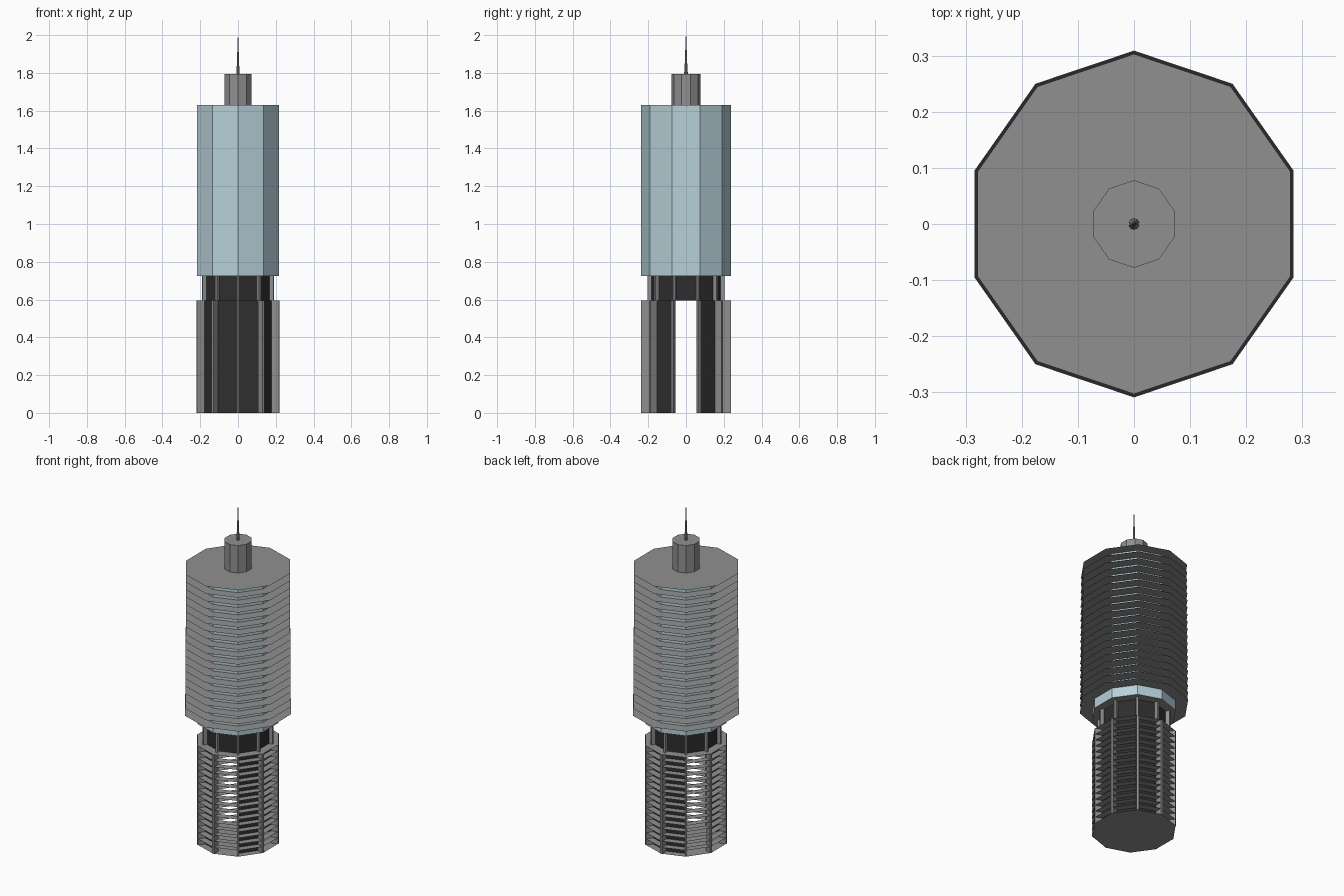
import bpy, bmesh, math

if "Cube" in bpy.data.objects:
    bpy.data.objects.remove(bpy.data.objects["Cube"])

SIDES = 10
XS = 0.967          # plan is slightly narrower in x


def mat(name, c):
    m = bpy.data.materials.new(name)
    m.diffuse_color = (*c, 1)
    m.use_nodes = True
    m.node_tree.nodes["Principled BSDF"].inputs["Base Color"].default_value = m.diffuse_color
    return m


GREY = mat("concrete_grey", (0.28, 0.28, 0.28))
DARK = mat("core_dark", (0.027, 0.027, 0.028))
GLASS = mat("pale_blue_glass", (0.47, 0.63, 0.69))


def corner(i, r, z):
    # corner i sits at 18 + 36 i degrees, so face i points to 36 (i + 1) degrees
    a = math.radians(18 + 36 * i)
    return (XS * r * math.cos(a), r * math.sin(a), z)


def make(name, material, build):
    bm = bmesh.new()
    build(bm)
    bmesh.ops.recalc_face_normals(bm, faces=bm.faces)
    me = bpy.data.meshes.new(name)
    bm.to_mesh(me)
    bm.free()
    me.materials.append(material)
    ob = bpy.data.objects.new(name, me)
    bpy.context.collection.objects.link(ob)
    return ob


def loop(bm, r, z):
    return [bm.verts.new(corner(i, r, z)) for i in range(SIDES)]


def strip(bm, a, b, skip=()):
    for i in range(SIDES):
        if i not in skip:
            j = (i + 1) % SIDES
            bm.faces.new((a[i], a[j], b[j], b[i]))


def drum(name, material, r, z0, z1, top=False, skip=()):
    def build(bm):
        a, b = loop(bm, r, z0), loop(bm, r, z1)
        strip(bm, a, b, skip)
        if top:
            bm.faces.new(b)
    return make(name, material, build)


def plates(name, material, items):
    # paper-thin slabs: (radius, height)
    def build(bm):
        for r, z in items:
            f = bm.faces.new(loop(bm, r, z))
            f.normal_update()
    return make(name, material, build)


def rings(name, material, r_in, r_out, heights):
    def build(bm):
        for z in heights:
            strip(bm, loop(bm, r_in, z), loop(bm, r_out, z))
    return make(name, material, build)


def fins(name, material, r_in, r_out, z0, z1, t):
    # radial upright at each corner
    def build(bm):
        for i in range(SIDES):
            p, q = corner(i, r_in, 0), corner(i, r_out, 0)
            dx, dy = q[0] - p[0], q[1] - p[1]
            n = math.hypot(dx, dy)
            ox, oy = -dy / n * t / 2, dx / n * t / 2
            plan = [(p[0] + ox, p[1] + oy), (p[0] - ox, p[1] - oy),
                    (q[0] - ox, q[1] - oy), (q[0] + ox, q[1] + oy)]
            lo = [bm.verts.new((x, y, z0)) for x, y in plan]
            hi = [bm.verts.new((x, y, z1)) for x, y in plan]
            bm.faces.new(lo)
            bm.faces.new(hi)
            for k in range(4):
                m = (k + 1) % 4
                bm.faces.new((lo[k], lo[m], hi[m], hi[k]))
    return make(name, material, build)


# open base: ledges, fins and partial dark core walls
BASE = 0.595
plates("base_slabs", GREY, [(0.237, 0.0), (0.237, BASE)])
rings("base_ledges", GREY, 0.195, 0.237, [BASE * k / 16 for k in range(1, 16)])
fins("base_fins", GREY, 0.195, 0.237, 0, BASE, 0.012)
open_faces = {(d // 36 - 1) % SIDES for d in (0, 180, 288, 144)}
drum("base_core_walls", DARK, 0.195, 0, BASE, skip=open_faces)

# recessed neck
drum("neck_core", DARK, 0.182, BASE, 0.725)
fins("neck_fins", GREY, 0.182, 0.205, BASE, 0.725, 0.012)

# glazed tower body with projecting floor slabs
drum("tower_glass", GLASS, 0.237, 0.725, 1.63)
plates("tower_underside", GREY, [(0.237, 0.725)])
N = 20
plates("tower_floor_slabs", GREY,
       [(0.309 - 0.006 * k / (N - 1), 0.785 + (1.63 - 0.785) * k / (N - 1)) for k in range(N)])

# rooftop plant room and spire
drum("roof_drum", GREY, 0.078, 1.63, 1.795, top=True)


def spire(bm):
    prof = [(0.010, 1.795), (0.007, 1.84), (0.004, 1.92), (0.001, 2.0)]
    ls = [loop(bm, r, z) for r, z in prof]
    for a, b in zip(ls, ls[1:]):
        strip(bm, a, b)
    bm.faces.new(ls[-1])


make("spire", GREY, spire)
